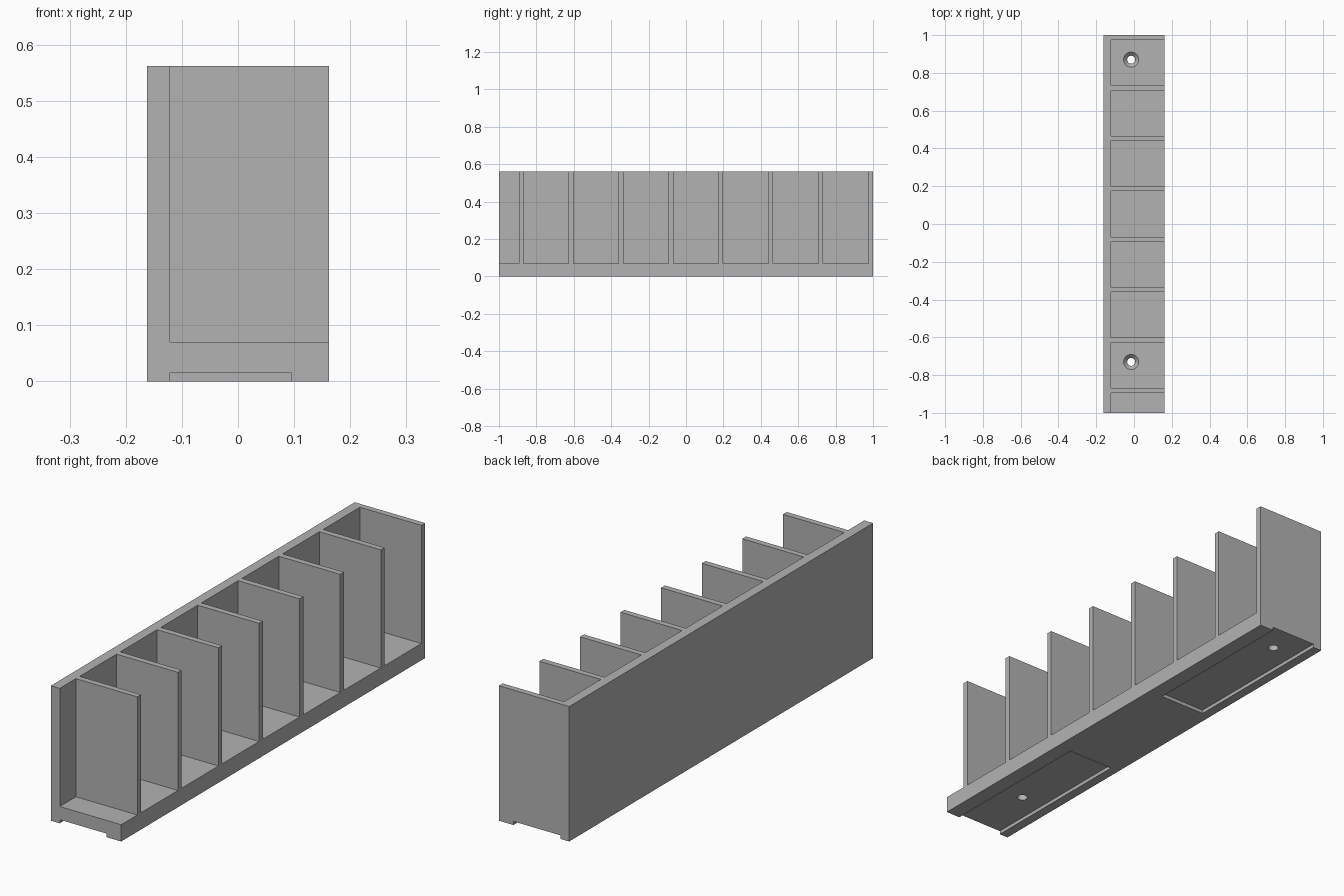
import bpy
import bmesh
from mathutils import Matrix, Vector

cube = bpy.data.objects.get("Cube")
if cube:
    bpy.data.objects.remove(cube, do_unlink=True)

# Overall sizes
HALF_X, HEIGHT = 0.162, 0.562
WALL_X, FLOOR = -0.121, 0.07
PITCH, THICK, BAYS = 0.267, 0.025, 8
OVER = 0.1  # how far cutters reach past open sides

grey = bpy.data.materials.new("plain_grey")
grey.diffuse_color = (0.45, 0.45, 0.45, 1)
grey.use_nodes = True
grey.node_tree.nodes["Principled BSDF"].inputs["Base Color"].default_value = (0.45, 0.45, 0.45, 1)


def finish(name, bm):
    mesh = bpy.data.meshes.new(name)
    bm.to_mesh(mesh)
    bm.free()
    mesh.materials.append(grey)
    obj = bpy.data.objects.new(name, mesh)
    bpy.context.collection.objects.link(obj)
    return obj


def box(name, low, high):
    low, high = Vector(low), Vector(high)
    bm = bmesh.new()
    matrix = Matrix.Translation((low + high) / 2) @ Matrix.Diagonal((high - low).to_4d())
    bmesh.ops.create_cube(bm, size=1, matrix=matrix)
    return finish(name, bm)


def cone(name, x, y, z0, z1, r0, r1):
    bm = bmesh.new()
    bmesh.ops.create_cone(bm, cap_ends=True, segments=32, radius1=r0, radius2=r1,
                          depth=z1 - z0, matrix=Matrix.Translation((x, y, (z0 + z1) / 2)))
    return finish(name, bm)


rack = box("divided_rack", (-HALF_X, -1, 0), (HALF_X, 1, HEIGHT))
cutters = []

# Bays between the dividers, open to the side and top; the last opens at the front
for i in range(BAYS):
    back = 1 - PITCH * i - THICK
    front = 1 - PITCH * (i + 1) if i < BAYS - 1 else -1 - OVER
    cutters.append(box(f"bay_cutter_{i}", (WALL_X, front, FLOOR),
                       (HALF_X + OVER, back, HEIGHT + OVER)))

# Shallow recesses under each end
for side in (-1, 1):
    ys = sorted((side * 0.293, side * (1 + OVER)))
    cutters.append(box(f"recess_cutter_{side}", (WALL_X, ys[0], -OVER), (0.095, ys[1], 0.015)))

# Countersunk screw holes through the floor
for y in (-0.73, 0.87):
    cutters.append(cone("hole_cutter", -0.015, y, -OVER, FLOOR + OVER, 0.021, 0.021))
    cutters.append(cone("countersink_cutter", -0.015, y, FLOOR - 0.02, FLOOR + 0.001, 0.021, 0.041))

for cutter in cutters:
    cutter.hide_render = True
    mod = rack.modifiers.new(cutter.name, "BOOLEAN")
    mod.operation = "DIFFERENCE"
    mod.solver = "EXACT"
    mod.object = cutter

# Bake the cuts and remove the cutters
baked = bpy.data.meshes.new_from_object(rack.evaluated_get(bpy.context.evaluated_depsgraph_get()))
rack.modifiers.clear()
rack.data = baked
for cutter in cutters:
    bpy.data.objects.remove(cutter, do_unlink=True)

# Smooth hole walls, sharp edges elsewhere
bpy.ops.object.select_all(action="DESELECT")
rack.select_set(True)
bpy.context.view_layer.objects.active = rack
bpy.ops.object.shade_smooth_by_angle(angle=0.5)
